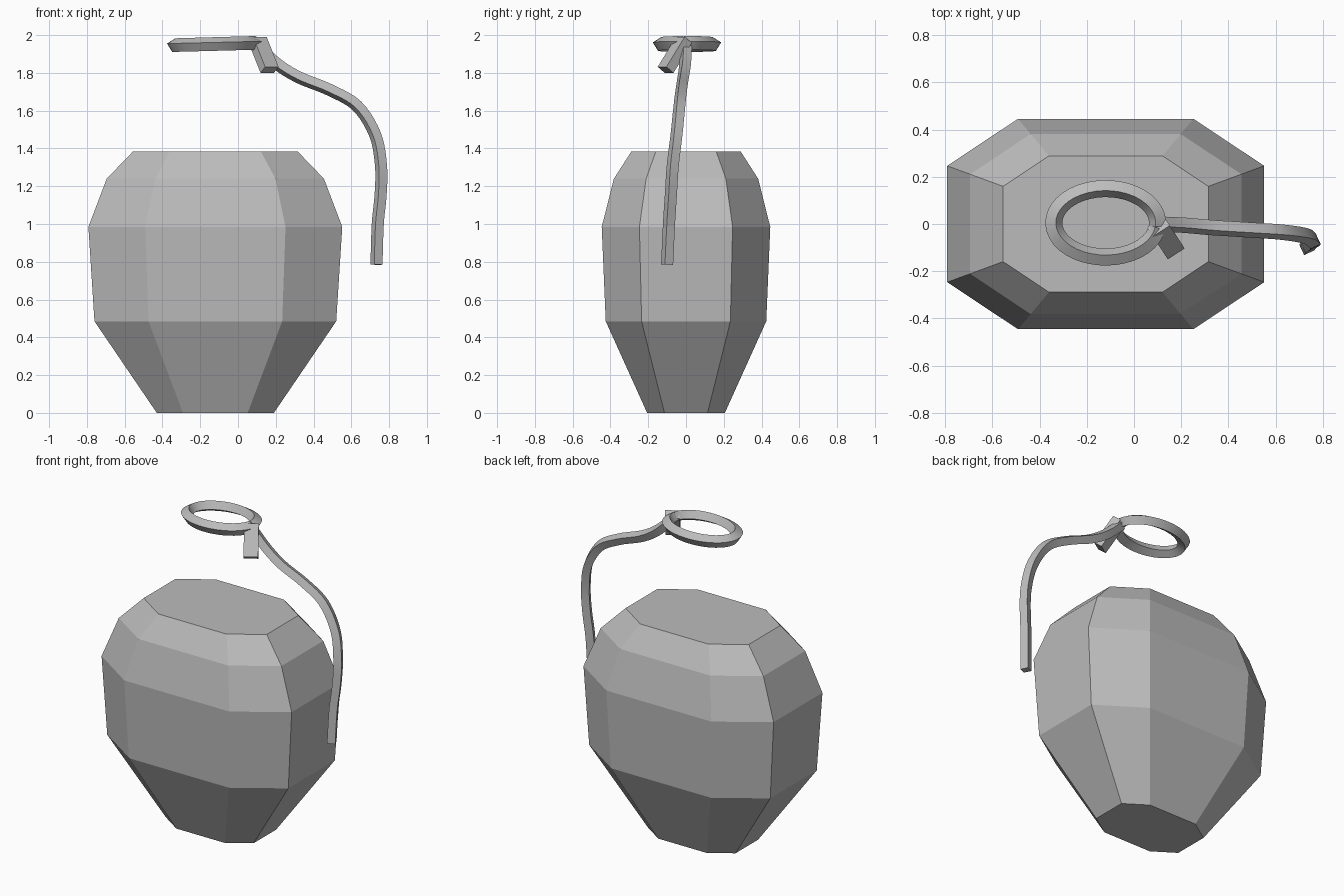
import bpy, bmesh, math
from mathutils import Vector, Matrix

if "Cube" in bpy.data.objects:
    bpy.data.objects.remove(bpy.data.objects["Cube"], do_unlink=True)

grey = bpy.data.materials.new("plain_grey")
grey.use_nodes = True
grey.diffuse_color = (0.5, 0.5, 0.5, 1)
grey.node_tree.nodes["Principled BSDF"].inputs["Base Color"].default_value = (0.5, 0.5, 0.5, 1)


def finish(name, bm, smooth=False):
    bmesh.ops.recalc_face_normals(bm, faces=bm.faces)
    mesh = bpy.data.meshes.new(name)
    bm.to_mesh(mesh)
    bm.free()
    mesh.materials.append(grey)
    ob = bpy.data.objects.new(name, mesh)
    bpy.context.collection.objects.link(ob)
    if smooth:
        bpy.ops.object.select_all(action="DESELECT")
        ob.select_set(True)
        bpy.context.view_layer.objects.active = ob
        bpy.ops.object.shade_smooth_by_angle(angle=math.radians(30))
    return ob


def loft(rings):
    """Skin a list of equal-length point rings and cap both ends."""
    bm = bmesh.new()
    rows = [[bm.verts.new(p) for p in ring] for ring in rings]
    for a, b in zip(rows, rows[1:]):
        for i in range(len(a)):
            j = (i + 1) % len(a)
            bm.faces.new((a[i], a[j], b[j], b[i]))
    bm.faces.new(rows[0])
    bm.faces.new(rows[-1])
    return bm


def square_tube(path, radius, twist, ref):
    """Sweep a four-sided section along a path."""
    rings = []
    for i, p in enumerate(path):
        t = (path[min(i + 1, len(path) - 1)] - path[max(i - 1, 0)]).normalized()
        n = Vector(ref).cross(t).normalized()
        b = t.cross(n)
        angles = [math.radians(twist + 90 * k) for k in range(4)]
        rings.append([p + radius * (math.cos(a) * n + math.sin(a) * b) for a in angles])
    return loft(rings)


def smooth_path(points, steps=5):
    """Catmull-Rom interpolation through the given points."""
    pts = [Vector(p) for p in points]
    pts = [2 * pts[0] - pts[1]] + pts + [2 * pts[-1] - pts[-2]]
    out = []
    for a, b, c, d in zip(pts, pts[1:], pts[2:], pts[3:]):
        for s in range(steps):
            t = s / steps
            out.append(0.5 * (2 * b + (c - a) * t + (2 * a - 5 * b + 4 * c - d) * t * t
                              + (3 * b - a - 3 * c + d) * t ** 3))
    return out + [pts[-2]]


# Faceted body: stretched octagon rings (height, half width)
profile = [(0, 0.31), (0.485, 0.64), (0.985, 0.672), (1.24, 0.575), (1.385, 0.435)]
corner = [(1, 0.367), (0.553, 0.664), (-0.553, 0.664), (-1, 0.367)]
octagon = corner + [(-x, -y) for x, y in corner]
finish("body", loft([[(-0.12 + x * w, y * w, z) for x, y in octagon] for z, w in profile]))

# Oval pull ring, nearly closed beside the clip
ring_path = []
for i in range(41):
    a = math.radians(-6 + 358 * i / 40)
    ring_path.append(Vector((-0.12 + 0.22 * math.cos(a), 0.005 + 0.145 * math.sin(a),
                             1.953 + 0.006 * math.cos(a))))
finish("pull_ring", square_tube(ring_path, 0.037, 77, (0, 0, 1)), True)

# Curved lever hanging beside the body
lever = [(0.10, 0, 1.945), (0.21, -0.005, 1.845), (0.325, -0.015, 1.775), (0.485, -0.025, 1.71),
         (0.63, -0.035, 1.625), (0.725, -0.05, 1.475), (0.757, -0.07, 1.31),
         (0.755, -0.08, 1.155), (0.74, -0.09, 1.0), (0.733, -0.10, 0.785)]
finish("lever", square_tube(smooth_path(lever), 0.034, 20, (0, -1, 0)), True)

# Small slanted block joining ring and lever
top, bottom = Vector((0.104, -0.011, 1.975)), Vector((0.167, -0.108, 1.816))
axis = bottom - top
side = Vector((-axis.y, axis.x, 0)).normalized()
depth = axis.cross(side).normalized()
frame = Matrix((side * 0.085, depth * 0.055, axis)).transposed().to_4x4()
bm = bmesh.new()
bmesh.ops.create_cube(bm, size=1, matrix=Matrix.Translation((top + bottom) / 2) @ frame)
finish("clip_block", bm)
